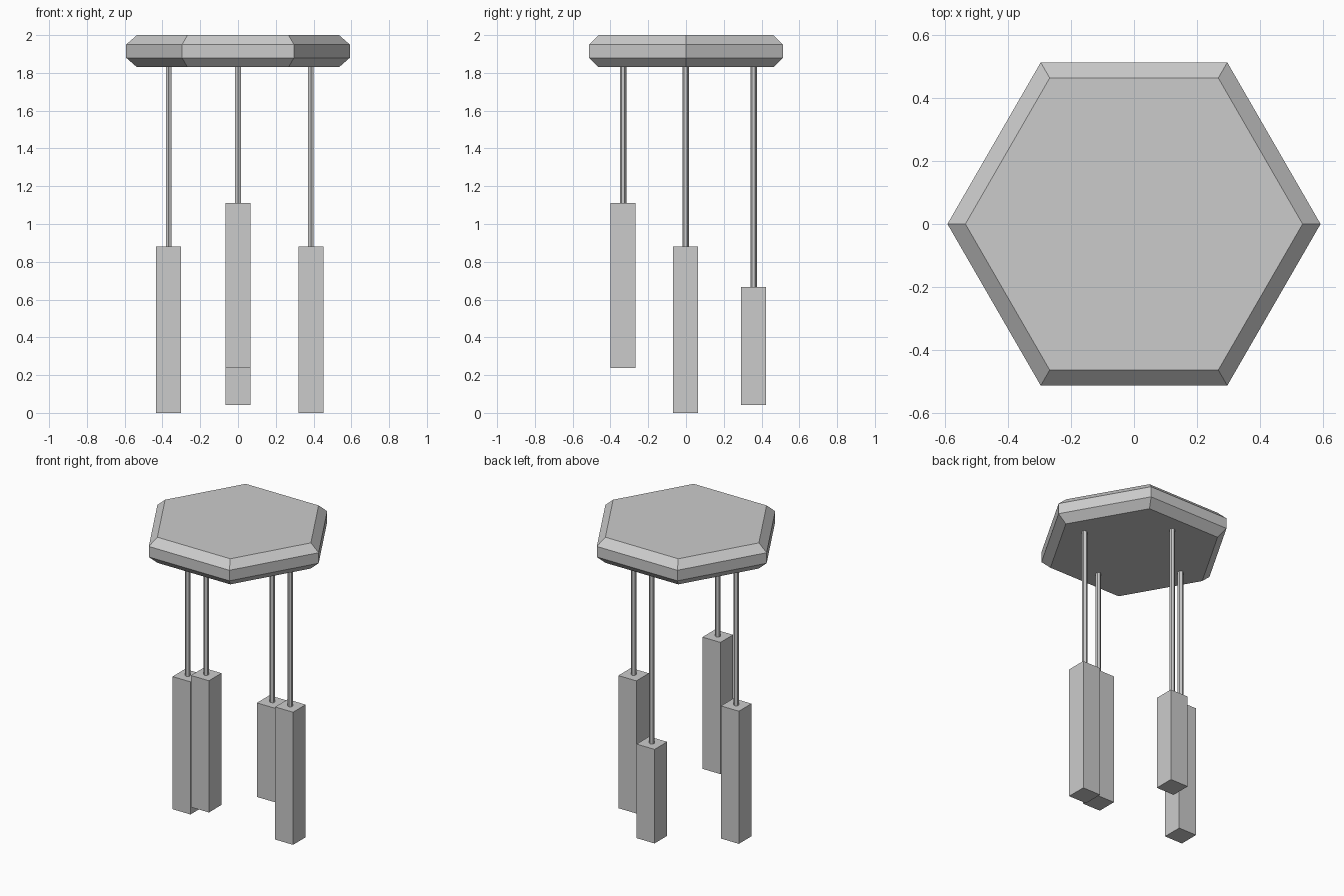
import bpy
import bmesh
from math import cos, sin, tau

default_cube = bpy.data.objects.get("Cube")
if default_cube:
    bpy.data.objects.remove(default_cube, do_unlink=True)

# One plain grey for every part
GREY = (0.6, 0.6, 0.6, 1.0)
grey = bpy.data.materials.new("light_grey")
grey.use_nodes = True
grey.diffuse_color = GREY
grey.node_tree.nodes["Principled BSDF"].inputs["Base Color"].default_value = GREY


def stack(name, profile, sides, start=0.0, centre=(0, 0)):
    """Flat-shaded prism from (radius, z) rings listed bottom to top."""
    bm = bmesh.new()
    rings = []
    for radius, z in profile:
        angles = [start + tau * i / sides for i in range(sides)]
        rings.append([bm.verts.new((radius * cos(a), radius * sin(a), z)) for a in angles])
    bm.faces.new(rings[0][::-1])
    bm.faces.new(rings[-1])
    for low, high in zip(rings, rings[1:]):
        for i in range(sides):
            j = (i + 1) % sides
            bm.faces.new((low[i], low[j], high[j], high[i]))
    mesh = bpy.data.meshes.new(name)
    bm.to_mesh(mesh)
    bm.free()
    mesh.materials.append(grey)
    obj = bpy.data.objects.new(name, mesh)
    obj.location = (*centre, 0)
    bpy.context.collection.objects.link(obj)
    return obj


# Chamfered hexagonal canopy
CANOPY_BOTTOM = 1.83
stack("canopy", [(0.535, CANOPY_BOTTOM), (0.592, 1.88), (0.592, 1.95), (0.535, 2.0)], 6)

# Hanging rods and square pendants: side, x, y, pendant bottom, pendant top
pendants = [
    ("front", 0.0, -0.333, 0.238, 1.112),
    ("back", 0.0, 0.358, 0.042, 0.666),
    ("left", 0.386, -0.002, 0.0, 0.88),
    ("right", -0.367, -0.002, 0.0, 0.88),
]
PENDANT_RADIUS = 0.066 * 2 ** 0.5
for side, x, y, bottom, top in pendants:
    stack(f"{side}_rod", [(0.017, top), (0.017, CANOPY_BOTTOM)], 6, tau / 4, (x, y))
    stack(f"{side}_pendant", [(PENDANT_RADIUS, bottom), (PENDANT_RADIUS, top)],
          4, tau / 8, (x, y))
